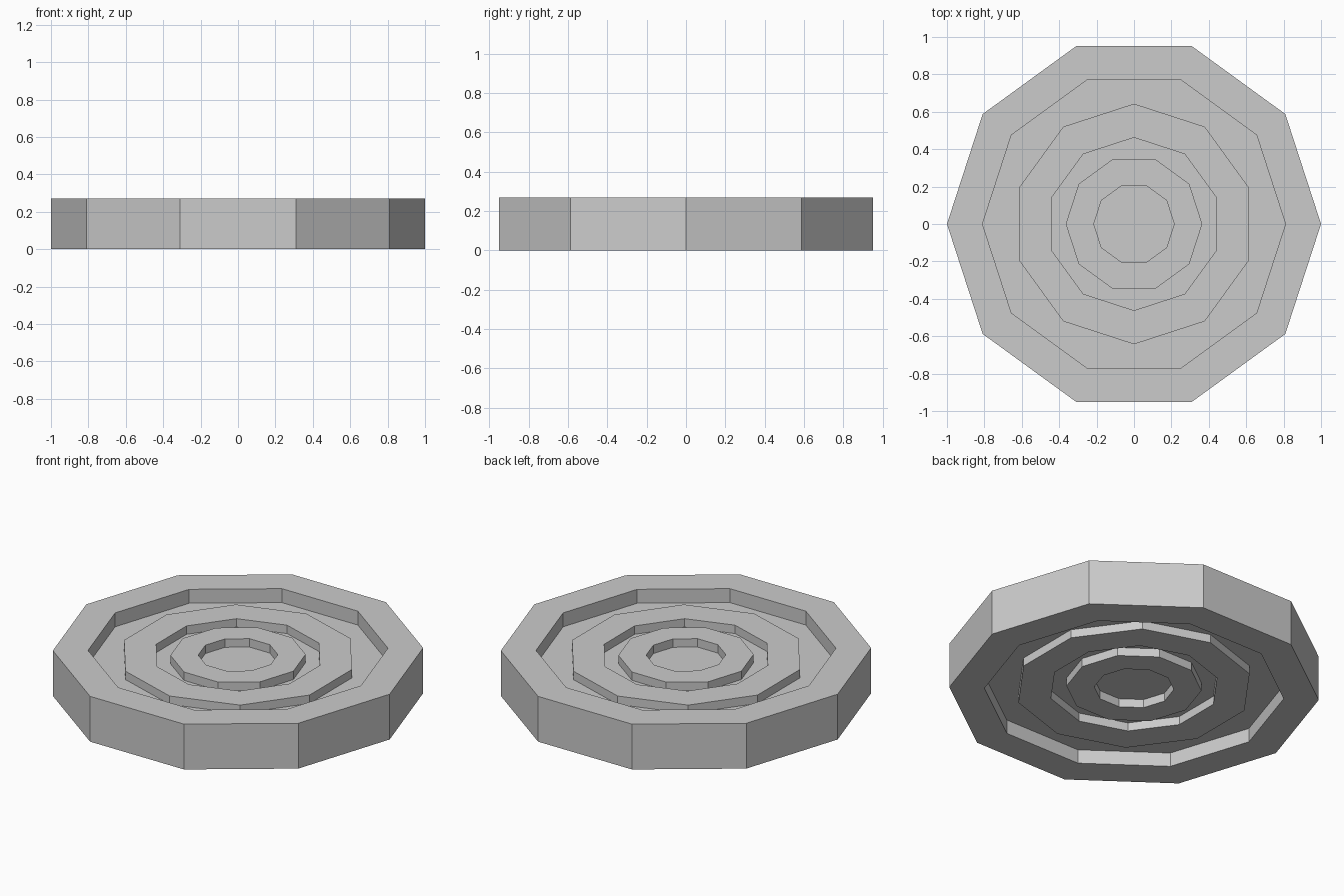
import bpy, bmesh
from math import cos, sin, pi

if "Cube" in bpy.data.objects:
    bpy.data.objects.remove(bpy.data.objects["Cube"])

SIDES = 10
HEIGHT = 0.27
FLOOR, RING = 0.187, 0.237      # upper web level and upper ring level
TURN = pi / SIDES               # half-step turn of the middle ring

# Upper half profile from centre to rim: radius, height, turn
half = [
    (0.215, FLOOR, 0), (0.215, RING, 0),          # centre recess
    (0.365, RING, 0), (0.365, FLOOR, 0),          # inner ring
    (0.462, FLOOR, TURN), (0.462, RING, TURN),    # groove
    (0.643, RING, TURN), (0.643, FLOOR, TURN),    # middle ring
    (0.81, FLOOR, 0), (0.81, HEIGHT, 0),          # outer groove
    (1.0, HEIGHT, 0),                             # rim
]
# The underside mirrors the top
profile = half + [(r, HEIGHT - z, t) for r, z, t in reversed(half)]

bm = bmesh.new()
loops = []
for r, z, t in profile:
    loops.append([bm.verts.new((r * cos(t + 2 * pi * i / SIDES),
                                r * sin(t + 2 * pi * i / SIDES), z))
                  for i in range(SIDES)])

# Skin between neighbouring loops, then close both centres
for a, b in zip(loops, loops[1:]):
    for i in range(SIDES):
        j = (i + 1) % SIDES
        bm.faces.new((a[i], a[j], b[j], b[i]))
bm.faces.new(loops[0])
bm.faces.new(loops[-1])
bmesh.ops.recalc_face_normals(bm, faces=bm.faces[:])

mesh = bpy.data.meshes.new("ringed_disc")
bm.to_mesh(mesh)
bm.free()
bpy.context.collection.objects.link(bpy.data.objects.new("ringed_disc", mesh))
